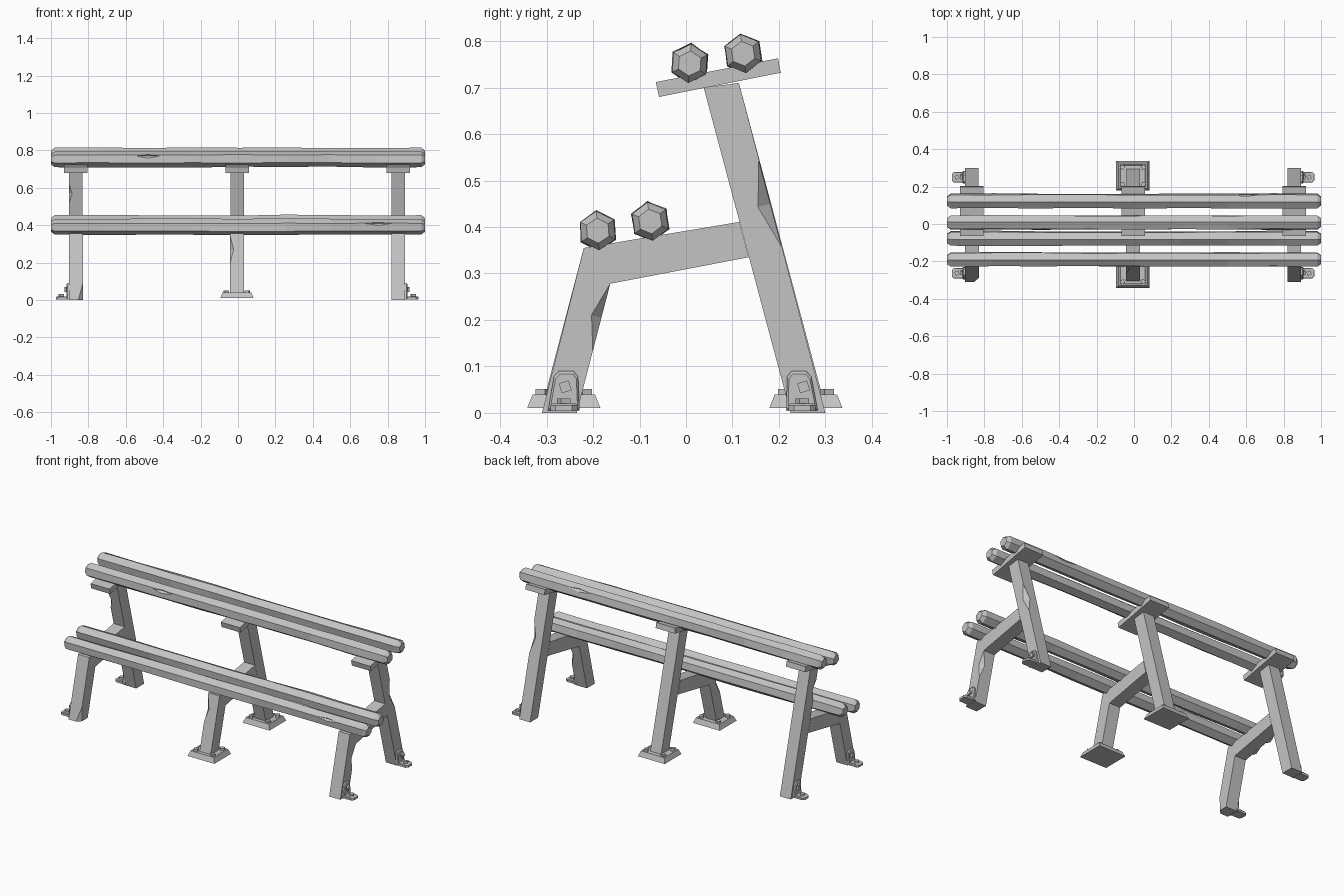
import bpy, bmesh, random
from math import sin, cos, pi, radians
from mathutils import Matrix, Vector

random.seed(4)
if "Cube" in bpy.data.objects:
    bpy.data.objects.remove(bpy.data.objects["Cube"], do_unlink=True)

grey = bpy.data.materials.new("plain grey")
grey.use_nodes = True
grey.diffuse_color = (0.55, 0.55, 0.55, 1)
grey.node_tree.nodes["Principled BSDF"].inputs["Base Color"].default_value = (0.55, 0.55, 0.55, 1)


def finish(name, bm):
    bmesh.ops.recalc_face_normals(bm, faces=bm.faces[:])
    mesh = bpy.data.meshes.new(name)
    bm.to_mesh(mesh)
    bm.free()
    mesh.materials.append(grey)
    obj = bpy.data.objects.new(name, mesh)
    bpy.context.collection.objects.link(obj)
    return obj


def loft(name, rings):
    """Join equal-sized closed rings and cap both ends."""
    bm = bmesh.new()
    loops = [[bm.verts.new(p) for p in ring] for ring in rings]
    for a, b in zip(loops, loops[1:]):
        for i in range(len(a)):
            j = (i + 1) % len(a)
            bm.faces.new((a[i], a[j], b[j], b[i]))
    bm.faces.new(loops[0])
    bm.faces.new(loops[-1])
    return finish(name, bm)


def prism(name, profile, x0, x1):
    """Extrude a side profile of (y, z) points across x."""
    return loft(name, [[(x, y, z) for y, z in profile] for x in (x0, x1)])


def bolt(name, centre, size, turn, axis):
    bm = bmesh.new()
    bmesh.ops.create_cube(bm, size=1, matrix=Matrix.Translation(centre)
                          @ Matrix.Rotation(turn, 4, axis) @ Matrix.Diagonal((*size, 1)))
    return finish(name, bm)


def chip(obj, centre, rotation, radius, half_length):
    """Knock a faceted notch out of an edge."""
    bm = bmesh.new()
    bmesh.ops.create_uvsphere(bm, u_segments=4, v_segments=2, radius=1,
                              matrix=Matrix.Translation(centre) @ rotation
                              @ Matrix.Diagonal((radius, radius, half_length, 1)))
    cutter = finish("chip_cutter", bm)
    cutter.hide_render = True
    mod = obj.modifiers.new("chip", 'BOOLEAN')
    mod.operation = 'DIFFERENCE'
    mod.solver = 'EXACT'
    mod.object = cutter
    bpy.context.view_layer.objects.active = obj
    bpy.ops.object.modifier_apply(modifier=mod.name)
    bpy.data.objects.remove(cutter, do_unlink=True)


# Hexagonal rails with tapered ends and slight unevenness
def rail(name, y, z, tilt, radius=0.042):
    stations = [(-1, 0.64), (-0.98, 1)]
    stations += [(-0.75 + 0.25 * i, 1) for i in range(7)]
    stations += [(0.98, 1), (1, 0.64)]
    rings = []
    for x, scale in stations:
        wobble = 0.003 if abs(x) < 0.9 else 0
        ring = []
        for k in range(6):
            a = pi / 2 + tilt + k * pi / 3
            r = radius * scale + random.uniform(-wobble, wobble)
            ring.append((x, y + r * cos(a), z + r * sin(a)))
        rings.append(ring)
    return loft(name, rings)


seat_front = rail("seat_rail_front", -0.19, 0.392, radians(4))
seat_back = rail("seat_rail_back", -0.077, 0.412, radians(8))
top_front = rail("backrest_rail_front", 0.008, 0.752, radians(-4))
top_back = rail("backrest_rail_back", 0.123, 0.773, radians(8))
along_x = Matrix.Rotation(pi / 2, 4, 'Y')
chip(seat_front, (0.75, -0.229, 0.41), along_x, 0.013, 0.08)
chip(top_front, (-0.48, -0.03, 0.77), along_x, 0.013, 0.08)
chip(top_back, (0.6, 0.155, 0.795), along_x, 0.013, 0.08)

# Side frames
REAR = [(0.225, 0), (0.3, 0), (0.114, 0.71), (0.038, 0.7)]
FRONT = [(-0.31, 0), (-0.235, 0), (-0.163, 0.278), (0.135, 0.335),
         (0.115, 0.411), (-0.22, 0.355)]
CAP = [(-0.058, 0.68), (0.204, 0.732), (0.198, 0.763), (-0.065, 0.712)]
HALF = 0.037
frames = {}
for side, x, floor in (("right", -0.867, 0), ("middle", -0.005, 0.012), ("left", 0.857, 0)):
    rear = [(y, max(z, floor)) for y, z in REAR]
    front = [(y, max(z, floor)) for y, z in FRONT]
    frames[side] = (prism(side + "_front_leg_and_seat_arm", front, x - HALF, x + HALF),
                    prism(side + "_rear_leg", rear, x - HALF + 0.001, x + HALF - 0.001))
    prism(side + "_backrest_support", CAP, x - 0.063, x + 0.063)

# Worn notches on the leg edges
lean_rear = Matrix.Rotation(0.26, 4, 'X')
lean_front = Matrix.Rotation(-0.25, 4, 'X')
chip(frames["left"][1], (0.893, 0.181, 0.45), lean_rear, 0.027, 0.095)
chip(frames["left"][0], (0.894, -0.182, 0.205), lean_front, 0.022, 0.075)
chip(frames["middle"][0], (-0.042, -0.241, 0.27), lean_front, 0.02, 0.08)
chip(frames["right"][1], (-0.903, 0.075, 0.57), lean_rear, 0.018, 0.06)
chip(frames["right"][0], (-0.83, -0.31, 0.0), lean_front, 0.024, 0.09)

# Bolted base plates under the middle frame
for name, y in (("front", -0.263), ("rear", 0.258)):
    rings = []
    for z, inset in ((0.01, 0), (0.04, 0.012), (0.04, 0.02), (0.037, 0.024)):
        w, d = 0.089 - inset, 0.079 - inset
        rings.append([(-0.006 + sx * w, y + sy * d, z)
                      for sx, sy in ((-1, -1), (1, -1), (1, 1), (-1, 1))])
    loft("middle_" + name + "_base_plate", rings)
    for sx in (-1, 1):
        for sy in (-1, 1):
            bolt("base_plate_bolt", Vector((-0.006 + sx * 0.056, y + sy * 0.046, 0.042)),
                 (0.022, 0.022, 0.018), 0.4 * sx * sy, 'Z')

# Angle brackets outside the end frames
for side, face, s in (("right", -0.904, -1), ("left", 0.894, 1)):
    for name, y, lean in (("front", -0.263, 0.06), ("rear", 0.25, -0.08)):
        label = side + "_" + name + "_bracket"
        outline = [(-0.034, 0.005), (0.034, 0.005), (0.026, 0.078),
                   (0.016, 0.09), (-0.016, 0.09), (-0.026, 0.078)]
        rings = []
        for depth, scale in ((-0.004, 1), (0.008, 1), (0.013, 0.86)):
            rings.append([(face + s * depth, y + py * scale + lean * pz,
                           0.045 + (pz - 0.045) * scale) for py, pz in outline])
        loft(label + "_upright", rings)
        foot = [(0, -0.029), (0.058, -0.029), (0.07, -0.018),
                (0.07, 0.018), (0.058, 0.029), (0, 0.029)]
        loft(label + "_foot", [[(face + s * px * k, y + py * k, z) for px, py in foot]
                               for z, k in ((0.004, 1), (0.016, 1), (0.02, 0.9))])
        bolt(label + "_upright_bolt", Vector((face + s * 0.015, y + 0.003, 0.056)),
             (0.018, 0.022, 0.022), 0.3, 'X')
        bolt(label + "_floor_bolt", Vector((face + s * 0.042, y, 0.022)),
             (0.022, 0.022, 0.018), 0.4, 'Z')
